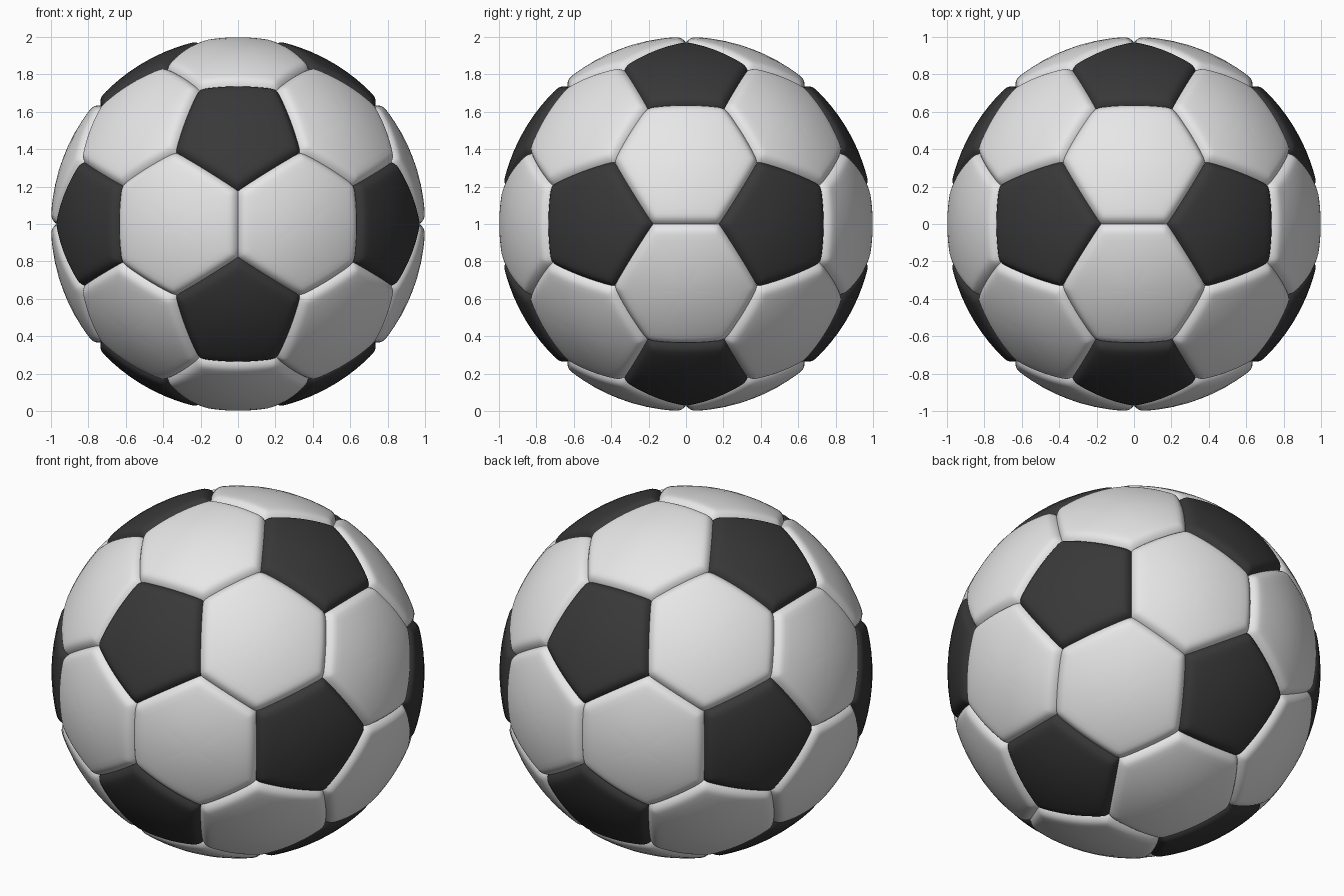
import bpy, math
from mathutils import Vector

if "Cube" in bpy.data.objects:
    bpy.data.objects.remove(bpy.data.objects["Cube"])

PHI = (1 + 5 ** 0.5) / 2
CUT = 0.35          # how far the icosahedron corners are cut (slightly large pentagons)
DEPTH, WIDTH = 0.03, 0.06   # seam depth and rounding width
SEG = 16            # samples along every panel edge
RINGS = [0.2, 0.4, 0.6, 0.74, 0.83, 0.88, 0.91, 0.935, 0.955, 0.972, 0.987, 1.0]


def material(name, c):
    m = bpy.data.materials.new(name)
    m.diffuse_color = (c, c, c, 1)
    m.use_nodes = True
    m.node_tree.nodes["Principled BSDF"].inputs["Base Color"].default_value = m.diffuse_color
    return m


def sort_around(pts):
    # counter-clockwise corner order seen from outside
    n = sum(pts, Vector()).normalized()
    u = (pts[0] - n * pts[0].dot(n)).normalized()
    w = n.cross(u)
    return sorted(pts, key=lambda p: math.atan2(p.dot(w), p.dot(u)))


def add_panel(corners, verts, faces):
    # one puffed panel: rings from its centre to the sunken seam
    corners = [p.normalized() for p in sort_around(corners)]
    k = len(corners)
    centre = sum(corners, Vector()) / k
    planes = [corners[i].cross(corners[(i + 1) % k]).normalized() for i in range(k)]

    def surface(p):
        p = p.normalized()
        s = sum(max(0.0, 1 - max(0.0, p.dot(n)) / WIDTH) ** 5 for n in planes)
        return p * (1 - DEPTH * math.sqrt(s))

    border = []
    for i in range(k):
        a, b = corners[i], corners[(i + 1) % k]
        for j in range(SEG):
            border.append(a.lerp(b, 0.5 - 0.5 * math.cos(math.pi * j / SEG)))
    m, base = len(border), len(verts)
    verts.append(surface(centre))
    for f in RINGS:
        verts.extend(surface(centre.lerp(q, f)) for q in border)
    for j in range(m):
        j2 = (j + 1) % m
        faces.append((base, base + 1 + j, base + 1 + j2))
        for r in range(len(RINGS) - 1):
            i0, i1 = base + 1 + r * m, base + 1 + (r + 1) * m
            faces.append((i0 + j, i1 + j, i1 + j2, i0 + j2))


def build(name, panels, mat):
    verts, faces = [], []
    for c in panels:
        add_panel(c, verts, faces)
    me = bpy.data.meshes.new(name)
    me.from_pydata([v + Vector((0, 0, 1)) for v in verts], [], faces)
    me.materials.append(mat)
    me.polygons.foreach_set("use_smooth", [True] * len(me.polygons))
    me.update()
    bpy.context.collection.objects.link(bpy.data.objects.new(name, me))


# icosahedron corners and their neighbours
ico = []
for a in (-1, 1):
    for b in (-PHI, PHI):
        ico += [Vector((0, b, a)), Vector((b, a, 0)), Vector((a, 0, b))]
near = [[j for j in range(12) if j != i and (ico[i] - ico[j]).length < 2.1] for i in range(12)]

# black pentagons on the corners, white hexagons on the triangles
pentagons = [[ico[i].lerp(ico[j], CUT) for j in near[i]] for i in range(12)]
hexagons = []
for i in range(12):
    for j in near[i]:
        for k in near[i]:
            if i < j < k and k in near[j]:
                t = (i, j, k)
                hexagons.append([ico[p].lerp(ico[q], CUT) for p in t for q in t if p != q])

build("pentagon_panels", pentagons, material("black leather", 0.04))
build("hexagon_panels", hexagons, material("white leather", 0.8))
